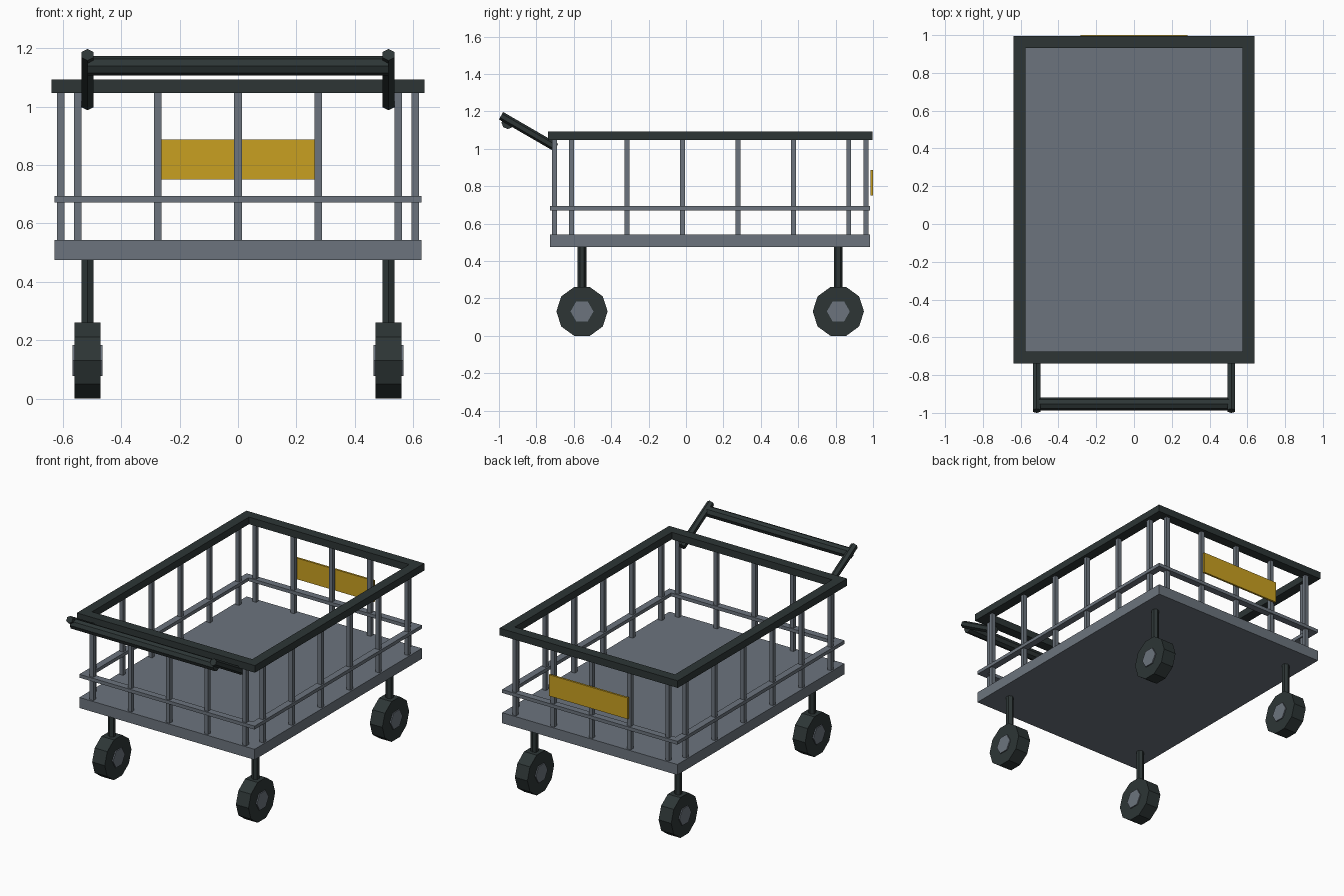
import bpy, math
from mathutils import Vector, Matrix

if "Cube" in bpy.data.objects:
    bpy.data.objects.remove(bpy.data.objects["Cube"])


def material(name, rgb):
    m = bpy.data.materials.new(name)
    m.diffuse_color = (*rgb, 1)
    m.use_nodes = True
    m.node_tree.nodes["Principled BSDF"].inputs["Base Color"].default_value = m.diffuse_color
    return m


GREY = material("steel grey", (0.150, 0.175, 0.207))
DARK = material("dark rubber", (0.026, 0.036, 0.036))
YELLOW = material("yellow", (0.584, 0.352, 0.015))
CY = 0.129  # basket centre along y


def finish(name, verts, faces, mat):
    me = bpy.data.meshes.new(name)
    me.from_pydata(verts, [], faces)
    me.materials.append(mat)
    ob = bpy.data.objects.new(name, me)
    bpy.context.collection.objects.link(ob)
    return ob


def box(name, center, size, mat):
    c = Vector(center)
    v = [c + Vector((sx * size[0], sy * size[1], sz * size[2])) / 2
         for sx in (-1, 1) for sy in (-1, 1) for sz in (-1, 1)]
    f = [(0, 1, 3, 2), (4, 6, 7, 5), (0, 4, 5, 1),
         (2, 3, 7, 6), (0, 2, 6, 4), (1, 5, 7, 3)]
    return finish(name, v, f, mat)


def prism(name, a, b, r, sides, up, mat):
    """Faceted rod from a to b, with its first corner pointing along 'up'."""
    a, b = Vector(a), Vector(b)
    d = (b - a).normalized()
    u = Vector(up)
    u = (u - d * u.dot(d)).normalized()
    w = d.cross(u)
    ring = [u * math.cos(t) * r + w * math.sin(t) * r
            for t in (2 * math.pi * i / sides for i in range(sides))]
    v = [a + p for p in ring] + [b + p for p in ring]
    f = [(i, (i + 1) % sides, (i + 1) % sides + sides, i + sides) for i in range(sides)]
    f += [tuple(reversed(range(sides))), tuple(range(sides, 2 * sides))]
    return finish(name, v, f, mat)


def frame(name, hx, hy, width, z0, z1, mat):
    """Rectangular ring: mitred outer and inner loops."""
    v = []
    for z in (z0, z1):
        for inset in (0, width):
            x, y = hx - inset, hy - inset
            v += [(-x, CY - y, z), (x, CY - y, z), (x, CY + y, z), (-x, CY + y, z)]
    f = []
    for i in range(4):
        j = (i + 1) % 4
        f += [(i, j, j + 8, i + 8), (j + 4, i + 4, i + 12, j + 12),
              (i + 8, j + 8, j + 12, i + 12), (j, i, i + 4, j + 4)]
    return finish(name, v, f, mat)


# Basket: deck, middle rail, top rim
box("deck", (0, CY, 0.509), (1.256, 1.712, 0.068), GREY)
frame("middle_rail", 0.628, 0.856, 0.044, 0.671, 0.693, GREY)
frame("top_rim", 0.638, 0.867, 0.064, 1.046, 1.092, DARK)

# Upright posts on ends and sides
for s in (-1, 1):
    for i in range(-2, 3):
        box("end_post", (i * 0.274, CY + s * 0.833, 0.795), (0.026, 0.026, 0.51), GREY)
    for i in range(6):
        box("side_post", (s * 0.606, -0.612 + i * 0.2965, 0.795), (0.026, 0.026, 0.51), GREY)

# Sign plate on the back
box("sign_plate", (0, 0.9935, 0.8185), (0.565, 0.013, 0.137), YELLOW)

# Legs, wheels and hubs
for x in (-0.515, 0.515):
    for y in (-0.556, 0.8145):
        zc = 0.1305
        prism("leg", (x, y, zc), (x, y, 0.48), 0.0228, 6, (0, 1, 0), DARK)
        prism("wheel", (x - 0.045, y, zc), (x + 0.045, y, zc), 0.137, 10, (0, 1, 0), DARK)
        prism("hub", (x - 0.052, y, zc), (x + 0.052, y, zc), 0.0615, 6, (0, 1, 0), GREY)

# Push handle
for x in (-0.515, 0.515):
    prism("handle_arm", (x, -0.989, 1.177), (x, -0.695, 1.007), 0.0228, 6, (0, 0, 1), DARK)
prism("handle_bar", (-0.515, -0.953, 1.139), (0.515, -0.953, 1.139), 0.0335, 8, (0, 0, 1), DARK)
